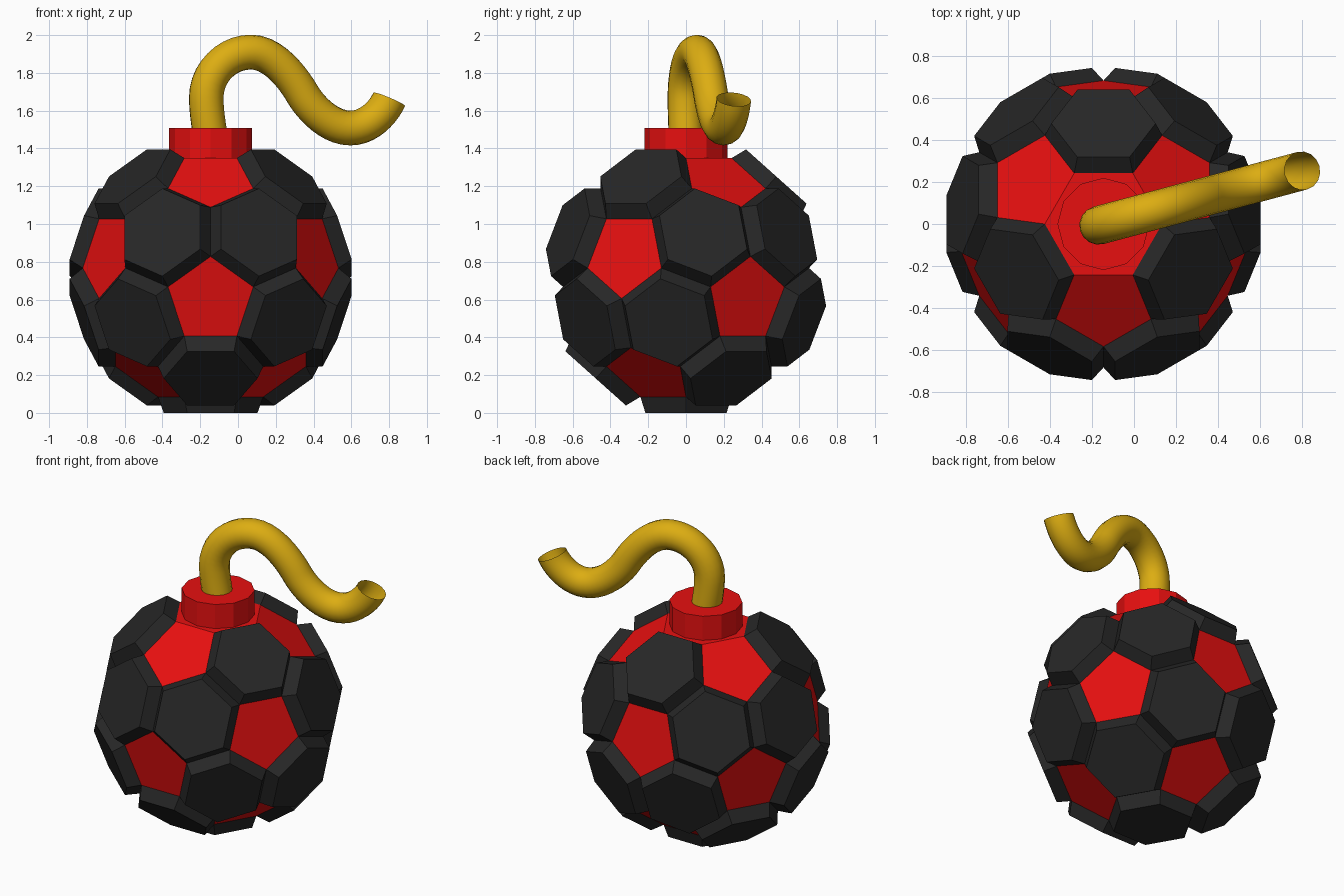
import bpy, bmesh, math
from mathutils import Vector, Matrix

if "Cube" in bpy.data.objects:
    bpy.data.objects.remove(bpy.data.objects["Cube"])

CX, CZ = -0.145, 0.717      # ball centre
EDGE = 0.2788               # panel edge length
LIFT, SHRINK = 0.085, 0.89  # raised panel height and taper


def material(name, color):
    m = bpy.data.materials.new(name)
    m.diffuse_color = (*color, 1)
    m.use_nodes = True
    m.node_tree.nodes["Principled BSDF"].inputs["Base Color"].default_value = m.diffuse_color
    return m


red = material("red", (0.8, 0.005, 0.005))
black = material("black", (0.02, 0.02, 0.02))
gold = material("gold", (0.72, 0.42, 0.006))


def add_mesh(name, bm, mats):
    me = bpy.data.meshes.new(name)
    bm.to_mesh(me)
    bm.free()
    for m in mats:
        me.materials.append(m)
    ob = bpy.data.objects.new(name, me)
    bpy.context.collection.objects.link(ob)
    return ob


# Ball: icosahedron with its corners cut at a third of each edge
ico = bmesh.new()
bmesh.ops.create_icosphere(ico, subdivisions=1, radius=1)
ico.faces.ensure_lookup_table()
top = ico.faces[0]
n = top.calc_center_median().normalized()
rot = n.rotation_difference(Vector((0, 0, 1))).to_matrix()
p = rot @ top.verts[0].co
rot = Matrix.Rotation(-math.pi / 2 - math.atan2(p.y, p.x), 3, 'Z') @ rot
scale = EDGE * 3 / ico.edges[:][0].calc_length()

bm = bmesh.new()
for e in ico.edges:
    a, b = (rot @ v.co * scale for v in e.verts)
    bm.verts.new(a.lerp(b, 1 / 3))
    bm.verts.new(a.lerp(b, 2 / 3))
ico.free()
bmesh.ops.convex_hull(bm, input=bm.verts[:])
bmesh.ops.dissolve_limit(bm, angle_limit=0.05, verts=bm.verts[:], edges=bm.edges[:])
bmesh.ops.recalc_face_normals(bm, faces=bm.faces[:])

# Raised black panels on every hexagon except the top one
bm.normal_update()
hexes = [f for f in bm.faces if len(f.verts) == 6 and f.normal.z < 0.99]
for f in hexes:
    c, nrm = f.calc_center_median(), f.normal.copy()
    base = [v.co.copy() for v in f.verts]
    raised = [bm.verts.new(c + (q - c) * SHRINK + nrm * LIFT) for q in base]
    low = list(f.verts)
    bm.faces.remove(f)
    bm.faces.new(raised).material_index = 1
    for i in range(6):
        j = (i + 1) % 6
        bm.faces.new((low[i], low[j], raised[j], raised[i])).material_index = 1
ball = add_mesh("ball", bm, [red, black])
ball.location = (CX, 0, CZ)

# Collar
bm = bmesh.new()
bmesh.ops.create_cone(bm, cap_ends=True, segments=12, radius1=0.219, radius2=0.219, depth=0.168)
collar = add_mesh("collar", bm, [red])
collar.location = (CX, 0, 1.424)

# Fuse: open tube along an S curve; (x, z, handle dx, dz, length in, length out)
path = [(-0.145, 1.45, -0.12, 0.99, 0.07, 0.07),
        (-0.168, 1.67, 0, 1, 0.08, 0.13),
        (0.07, 1.91, 1, 0, 0.13, 0.12),
        (0.34, 1.69, 0.5, -0.86, 0.09, 0.09),
        (0.595, 1.508, 1, 0, 0.11, 0.10),
        (0.80, 1.66, 0.387, 0.92, 0.07, 0.07)]


def to3d(x, z):
    return Vector((x, (x - CX) * 0.268, z))


cu = bpy.data.curves.new("fuse", 'CURVE')
cu.dimensions = '3D'
cu.bevel_depth = 0.092
cu.bevel_resolution = 6
cu.resolution_u = 10
sp = cu.splines.new('BEZIER')
sp.bezier_points.add(len(path) - 1)
for bp, (x, z, dx, dz, li, lo) in zip(sp.bezier_points, path):
    bp.handle_left_type = bp.handle_right_type = 'FREE'
    bp.co = to3d(x, z)
    bp.handle_left = to3d(x - dx * li, z - dz * li)
    bp.handle_right = to3d(x + dx * lo, z + dz * lo)
fuse = bpy.data.objects.new("fuse", cu)
bpy.context.collection.objects.link(fuse)
cu.materials.append(gold)
bpy.context.view_layer.objects.active = fuse
fuse.select_set(True)
bpy.ops.object.convert(target='MESH')
bpy.ops.object.shade_smooth()
